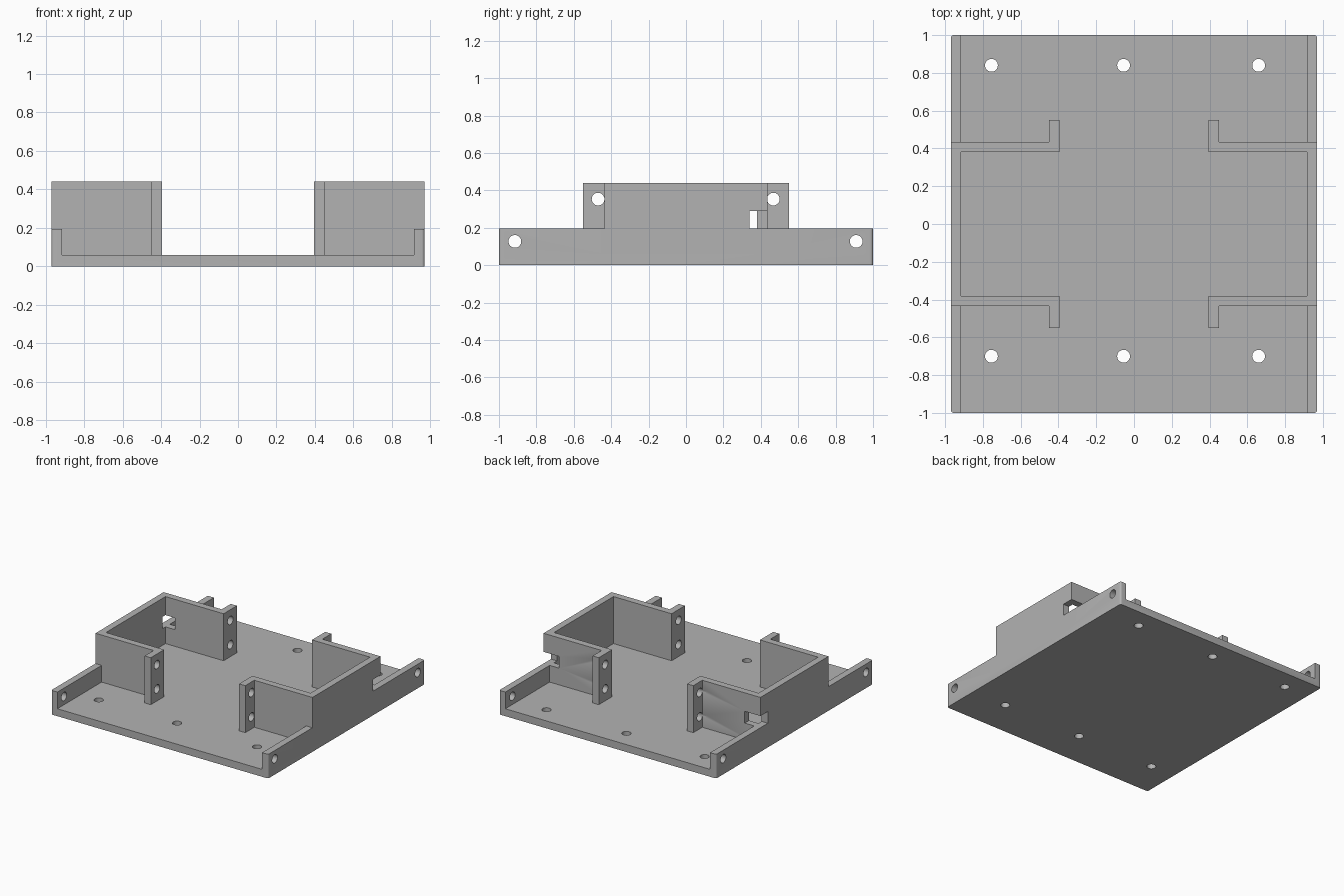
import bpy
import bmesh
import math
from mathutils import Matrix, Vector

cube = bpy.data.objects.get("Cube")
if cube:
    bpy.data.objects.remove(cube, do_unlink=True)

# Main dimensions
W, L = 0.97, 1.0            # half width, half length
T = 0.055                   # wall thickness
FLOOR, RAIL, TOP = 0.06, 0.195, 0.44
HOLE = 0.034

grey = bpy.data.materials.new("plain_grey")
grey.use_nodes = True
colour = (0.45, 0.45, 0.45, 1)
grey.diffuse_color = colour
grey.node_tree.nodes["Principled BSDF"].inputs["Base Color"].default_value = colour


def add_object(name, bm):
    bmesh.ops.recalc_face_normals(bm, faces=bm.faces)
    mesh = bpy.data.meshes.new(name)
    bm.to_mesh(mesh)
    bm.free()
    mesh.materials.append(grey)
    obj = bpy.data.objects.new(name, mesh)
    bpy.context.collection.objects.link(obj)
    return obj


def extrude(points, offset):
    """Closed outline pushed along an offset into a solid."""
    bm = bmesh.new()
    face = bm.faces.new([bm.verts.new(p) for p in points])
    new = bmesh.ops.extrude_face_region(bm, geom=[face])["geom"]
    verts = [v for v in new if isinstance(v, bmesh.types.BMVert)]
    bmesh.ops.translate(bm, verts=verts, vec=offset)
    return bm


def box(name, low, high):
    a, b = Vector(low), Vector(high)
    bm = bmesh.new()
    bmesh.ops.create_cube(bm, size=1, matrix=Matrix.Translation((a + b) / 2)
                          @ Matrix.Diagonal((b - a).to_4d()))
    return add_object(name, bm)


def drill(centre, length, along_x=False):
    turn = Matrix.Rotation(math.pi / 2 if along_x else 0, 4, 'Y')
    bm = bmesh.new()
    bmesh.ops.create_cone(bm, cap_ends=True, segments=32, radius1=HOLE,
                          radius2=HOLE, depth=length,
                          matrix=Matrix.Translation(centre) @ turn)
    return add_object("hole_cutter", bm)


def combine(target, tool, operation):
    """Apply one boolean and discard the tool."""
    mod = target.modifiers.new("combine", 'BOOLEAN')
    mod.operation, mod.solver, mod.object = operation, 'EXACT', tool
    bpy.context.view_layer.objects.active = target
    bpy.ops.object.modifier_apply(modifier=mod.name)
    bpy.data.objects.remove(tool, do_unlink=True)


# Floor with low side rails: a U profile with softened corners
profile = [(-W, 0), (W, 0), (W, RAIL), (W - T, RAIL), (W - T, FLOOR),
           (T - W, FLOOR), (T - W, RAIL), (-W, RAIL)]
bm = extrude([(x, -L, z) for x, z in profile], (0, 2 * L, 0))
corners = [e for e in bm.edges
           if all(abs(abs(v.co.x) - W) < 1e-4 for v in e.verts)
           and abs(e.verts[0].co.z - e.verts[1].co.z) > 0.1]
bmesh.ops.bevel(bm, geom=corners, offset=0.015, segments=4, profile=0.5,
                affect='EDGES')
chassis = add_object("chassis", bm)

# Tall C-shaped brackets with outward flanges, one per side
inner, back, tip = 0.395, 0.435, 0.55
half = [(W, back), (inner + T, back), (inner + T, tip), (inner, tip),
        (inner, back - T), (W - T, back - T)]
outline = half + [(x, -y) for x, y in reversed(half)]
for side in (1, -1):
    bm = extrude([(side * x, y, FLOOR) for x, y in outline],
                 (0, 0, TOP - FLOOR))
    combine(chassis, add_object("bracket", bm), 'UNION')

# Cable slots around the rear outer corners
for side in (1, -1):
    xs = sorted((side * 0.83, side * 1.05))
    slot = box("slot_cutter", (xs[0], 0.34, RAIL), (xs[1], 0.47, 0.29))
    combine(chassis, slot, 'DIFFERENCE')

# Mounting holes through the floor
for x in (-0.755, -0.055, 0.66):
    for y in (-0.70, 0.84):
        combine(chassis, drill((x, y, 0.03), 0.2), 'DIFFERENCE')

# Cross holes through the rail ends and flanges
for side in (1, -1):
    for y in (-0.915, 0.91):
        combine(chassis, drill((side * W, y, 0.127), 0.3, True), 'DIFFERENCE')
    for y in (-0.47, 0.467):
        for z in (0.157, 0.353):
            combine(chassis, drill((side * (inner + T / 2), y, z), 0.12, True),
                    'DIFFERENCE')

# Smooth the bores, keep the walls crisp
bpy.ops.object.select_all(action='DESELECT')
chassis.select_set(True)
bpy.context.view_layer.objects.active = chassis
bpy.ops.object.shade_smooth_by_angle(angle=math.radians(30))
